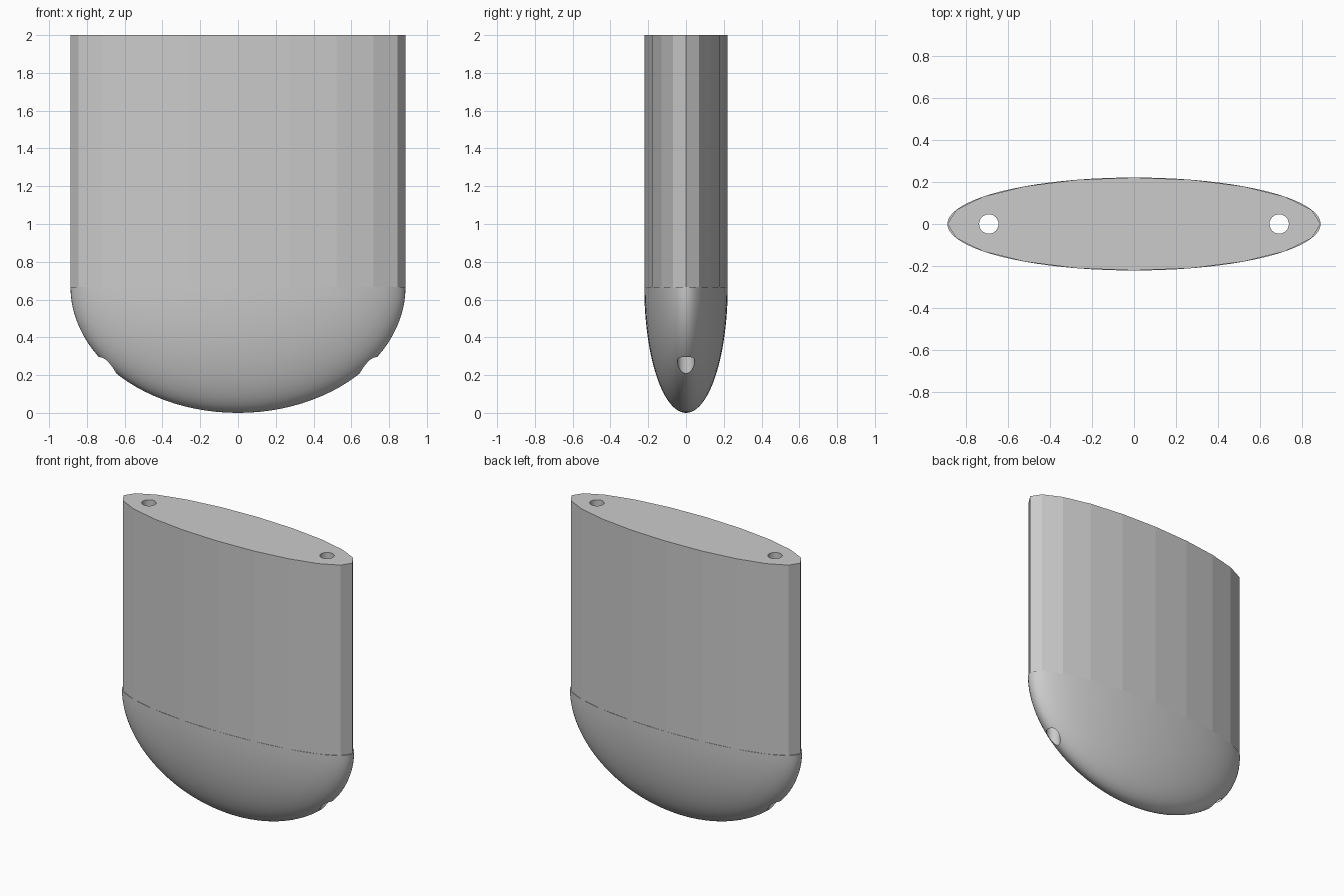
import bpy, bmesh
from math import pi, sin, cos
from mathutils import Matrix

cube = bpy.data.objects.get("Cube")
if cube:
    bpy.data.objects.remove(cube, do_unlink=True)

RX, RY, SEAM, TOP = 0.887, 0.221, 0.667, 2.0
HOLE_X, HOLE_R = 0.69, 0.046

grey = bpy.data.materials.new("plain grey")
grey.use_nodes = True
grey.diffuse_color = (0.6, 0.6, 0.6, 1)
grey.node_tree.nodes["Principled BSDF"].inputs["Base Color"].default_value = (0.6, 0.6, 0.6, 1)


def new_object(name, bm):
    bmesh.ops.recalc_face_normals(bm, faces=bm.faces)
    mesh = bpy.data.meshes.new(name)
    bm.to_mesh(mesh)
    bm.free()
    mesh.materials.append(grey)
    obj = bpy.data.objects.new(name, mesh)
    bpy.context.collection.objects.link(obj)
    return obj


def ring(bm, sides, rx, ry, z, x=0):
    return [bm.verts.new((x + rx * cos(2 * pi * i / sides), ry * sin(2 * pi * i / sides), z))
            for i in range(sides)]


def bridge(bm, a, b):
    for i in range(len(a)):
        j = (i + 1) % len(a)
        bm.faces.new((a[i], a[j], b[j], b[i]))


def prism(name, sides, rx, ry, z0, z1, x=0):
    bm = bmesh.new()
    low, high = ring(bm, sides, rx, ry, z0, x), ring(bm, sides, rx, ry, z1, x)
    bridge(bm, low, high)
    bm.faces.new(low)
    bm.faces.new(high)
    return new_object(name, bm)


def half_ellipsoid(name, sides, rows):
    bm = bmesh.new()
    rings = []
    for k in range(rows):
        a = pi / 2 * k / rows
        rings.append(ring(bm, sides, RX * cos(a), RY * cos(a), SEAM * (1 - sin(a))))
    for a, b in zip(rings, rings[1:]):
        bridge(bm, a, b)
    tip = bm.verts.new((0, 0, 0))
    last = rings[-1]
    for i in range(sides):
        bm.faces.new((last[i], last[(i + 1) % sides], tip))
    bm.faces.new(rings[0])
    return new_object(name, bm)


def boolean(target, other, operation):
    mod = target.modifiers.new(operation.lower(), 'BOOLEAN')
    mod.operation, mod.solver, mod.object = operation, 'EXACT', other
    bpy.context.view_layer.objects.active = target
    bpy.ops.object.modifier_apply(modifier=mod.name)
    bpy.data.objects.remove(other, do_unlink=True)


# Faceted oval column joined to a rounded base
body = prism("body", 20, RX, RY, SEAM, TOP)
boolean(body, half_ellipsoid("rounded_base", 80, 24), 'UNION')

# Two vertical holes through the whole body
for side in (-1, 1):
    boolean(body, prism("hole_cutter", 32, HOLE_R, HOLE_R, -0.2, TOP + 0.2, side * HOLE_X), 'DIFFERENCE')

# Smooth base, flat column, cap and hole walls
for face in body.data.polygons:
    in_hole = all((abs(body.data.vertices[v].co.x) - HOLE_X) ** 2 + body.data.vertices[v].co.y ** 2
                  < (HOLE_R * 1.01) ** 2 for v in face.vertices)
    face.use_smooth = face.center.z < SEAM - 0.002 and not in_hole
